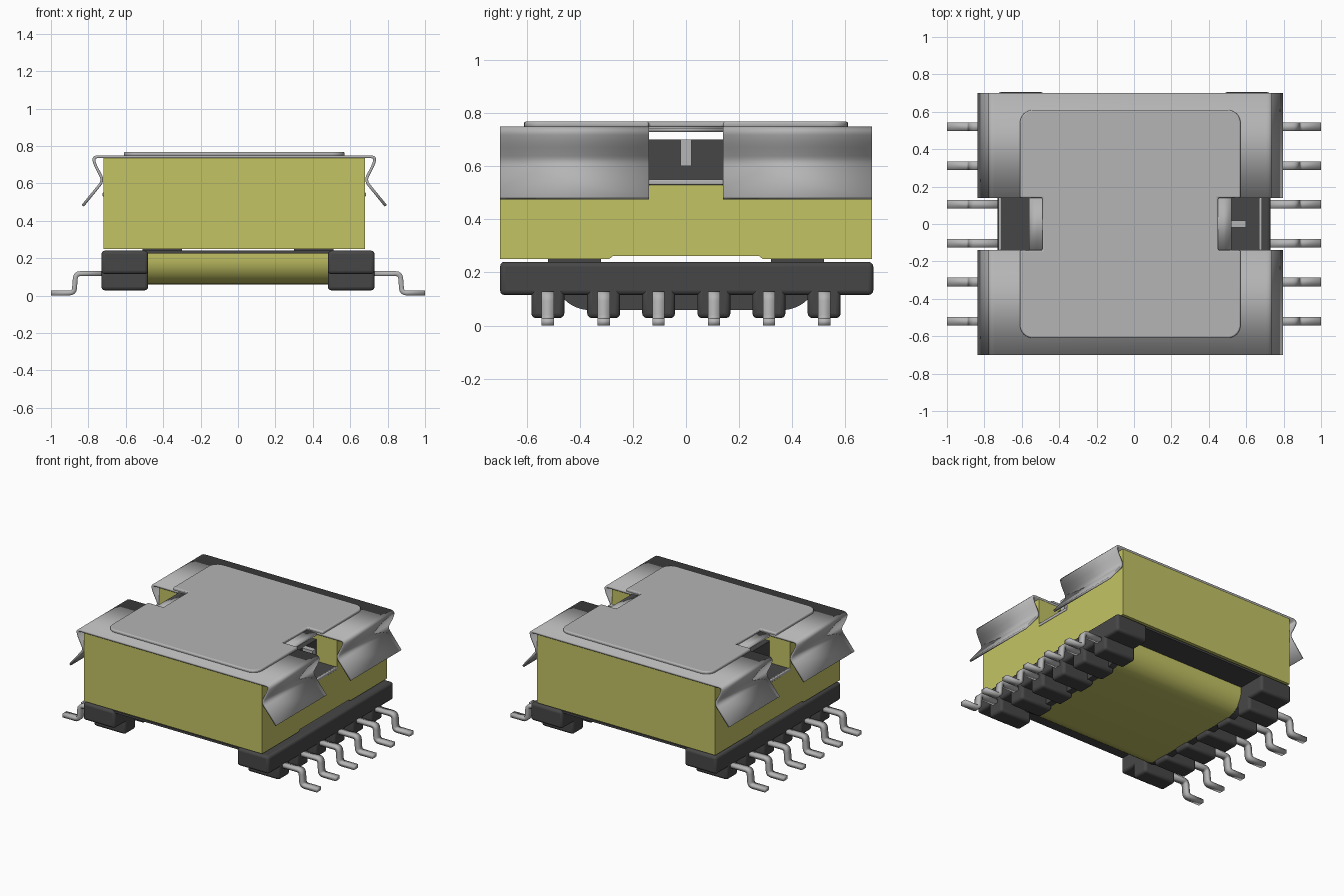
import bpy, bmesh, math
from mathutils import Vector

if "Cube" in bpy.data.objects:
    bpy.data.objects.remove(bpy.data.objects["Cube"], do_unlink=True)

CX = -0.02  # core and clip sit slightly off centre


def material(name, rgb):
    m = bpy.data.materials.new(name)
    m.use_nodes = True
    m.diffuse_color = (*rgb, 1)
    m.node_tree.nodes["Principled BSDF"].inputs["Base Color"].default_value = (*rgb, 1)
    return m


YELLOW = material("ferrite yellow", (0.55, 0.55, 0.13))
DARK = material("dark plastic", (0.062, 0.062, 0.064))
GRAY = material("metal gray", (0.46, 0.46, 0.46))


def place(axis, a, b, t):
    """2D profile point (a, b) at depth t along the axis."""
    return {'x': (t, a, b), 'y': (a, t, b), 'z': (a, b, t)}[axis]


def finish(bm, name, mat, bevel=0.0, thick=0.0, smooth=False):
    bmesh.ops.recalc_face_normals(bm, faces=bm.faces)
    me = bpy.data.meshes.new(name)
    bm.to_mesh(me)
    bm.free()
    me.materials.append(mat)
    ob = bpy.data.objects.new(name, me)
    bpy.context.collection.objects.link(ob)
    if thick:
        s = ob.modifiers.new("thickness", 'SOLIDIFY')
        s.thickness, s.offset, s.use_even_offset = thick, 0, True
    if bevel:
        b = ob.modifiers.new("rounding", 'BEVEL')
        b.width, b.segments, b.limit_method = bevel, 3, 'ANGLE'
        b.angle_limit = math.radians(50)
    if smooth or bevel:
        bpy.ops.object.select_all(action='DESELECT')
        ob.select_set(True)
        bpy.context.view_layer.objects.active = ob
        bpy.ops.object.shade_smooth_by_angle(angle=math.radians(35))
    return ob


def prism(name, mat, axis, pts, lo, hi, bevel=0.0, smooth=False):
    bm = bmesh.new()
    f = bm.faces.new([bm.verts.new(place(axis, a, b, lo)) for a, b in pts])
    ext = bmesh.ops.extrude_face_region(bm, geom=[f])["geom"]
    bmesh.ops.translate(bm, vec=place(axis, 0, 0, hi - lo),
                        verts=[v for v in ext if isinstance(v, bmesh.types.BMVert)])
    return finish(bm, name, mat, bevel, smooth=smooth)


def box(name, mat, x, y, z, bevel=0.0):
    x = sorted(x)
    rect = [(x[0], y[0]), (x[1], y[0]), (x[1], y[1]), (x[0], y[1])]
    return prism(name, mat, 'z', rect, z[0], z[1], bevel)


def fillet(pts, r, n=4):
    """Round the inner corners of an open path."""
    out = [pts[0]]
    for p, q, s in zip(pts, pts[1:], pts[2:]):
        p, q, s = Vector(p), Vector(q), Vector(s)
        a = q + (p - q).normalized() * min(r, (p - q).length * 0.45)
        c = q + (s - q).normalized() * min(r, (s - q).length * 0.45)
        for i in range(n + 1):
            t = i / n
            out.append(tuple(a * (1 - t) ** 2 + q * 2 * t * (1 - t) + c * t * t))
    return out + [pts[-1]]


def sheet(name, mat, path, y0, y1, thick):
    """Bent strip following an x-z path."""
    bm = bmesh.new()
    rows = [[bm.verts.new((x, y, z)) for y in (y0, y1)] for x, z in path]
    for a, b in zip(rows, rows[1:]):
        bm.faces.new((a[0], b[0], b[1], a[1]))
    return finish(bm, name, mat, thick=thick, smooth=True)


# Core block with top channel and shallow bottom relief
core = [(-.7, .25), (-.29, .25), (-.275, .262), (.275, .262), (.29, .25), (.7, .25),
        (.7, .735), (.14, .735), (.14, .53), (-.14, .53), (-.14, .735), (-.7, .735)]
prism("core", YELLOW, 'x', core, CX - .7, CX + .7)

# Bobbin body visible in the channel
box("bobbin_top", DARK, (CX - .54, CX + .54), (-.14, .14), (.53, .70))
box("bobbin_ledge", DARK, (CX - .69, CX + .69), (-.14, .14), (.53, .545))
box("bobbin_fin", GRAY, (CX + .54, CX + .62), (-.02, .02), (.60, .70))

# Winding barrel under the core, with matching end flanges


def barrel(half, bottom, r):
    pts = [(half, .23)]
    for i in range(9):
        t = math.pi / 2 * i / 8
        pts.append((half - r + r * math.cos(t), bottom + r - r * math.sin(t)))
    return pts + [(-y, z) for y, z in reversed(pts)]


prism("winding", YELLOW, 'x', barrel(.50, .06, .14), -.485, .485, smooth=True)
box("bobbin_plate", DARK, (-.50, .50), (-.69, .69), (.225, .24))

PIN_Y = [-.52, -.31, -.103, .105, .312, .52]
for side, s in (("left", 1), ("right", -1)):
    # Rail, flange, spacers and ledge lip on each side
    box("rail_" + side, DARK, (s * .48, s * .73), (-.70, .705), (.115, .24), .018)
    lo, hi = sorted((s * .484, s * .53))
    prism("flange_" + side, DARK, 'x', barrel(.50, .058, .14), lo, hi, smooth=True)
    for y in (-.42, .42):
        box("spacer_" + side, DARK, (s * .3, s * .51), (y - .10, y + .10), (.235, .252))
    box("ledge_lip_" + side, GRAY, (CX + s * .69, CX + s * .705), (-.14, .14), (.53, .55), .005)
    # Feet and gull-wing pins
    pin = fillet([(s * .70, .117), (s * .868, .117), (s * .876, .014), (s, .014)], .025)
    for i, y in enumerate(PIN_Y):
        box(f"foot_{side}_{i + 1}", DARK, (s * .48, s * .73), (y - .062, y + .062),
            (.028, .15), .018)
        sheet(f"pin_{side}_{i + 1}", GRAY, pin, y - .023, y + .023, .026)

# Spring clip: two bent bands joined by a narrower bridge
half = fillet([(0, .7425), (.755, .7425), (.745, .70), (.70, .615), (.81, .48)], .03)
band = [(CX - x, z) for x, z in reversed(half[1:])] + [(CX + x, z) for x, z in half]
sheet("clip_band_front", GRAY, band, -.70, -.14, .015)
sheet("clip_band_back", GRAY, band, .14, .70, .015)
bridge = [(CX + x, z) for x, z in
          ((-.54, .737), (-.50, .739), (-.47, .7425), (.47, .7425), (.50, .739), (.54, .737))]
sheet("clip_bridge", GRAY, bridge, -.14, .14, .015)

# Raised lid panel with rounded corners and side notches
quarter = [(.52 + .07 * math.cos(math.pi / 2 * i / 6), .54 + .07 * math.sin(math.pi / 2 * i / 6))
           for i in range(7)]
quarter = [(.47, .14), (.59, .14)] + quarter
right_half = [(x, -y) for x, y in reversed(quarter)] + quarter
outline = right_half + [(-x, -y) for x, y in right_half]
prism("lid_panel", GRAY, 'z', [(CX + x, y) for x, y in outline], .745, .768, .008)
